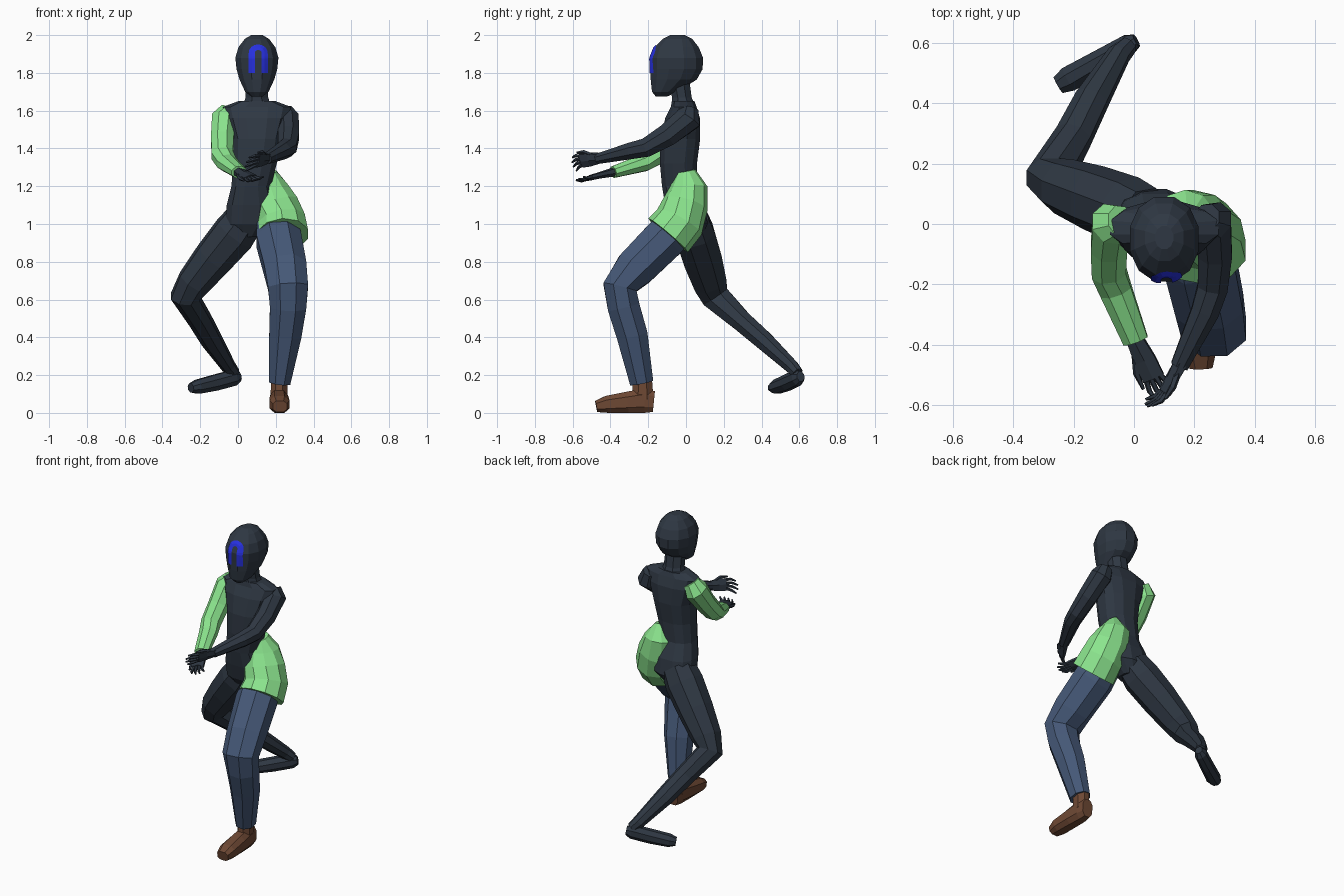
import bpy, bmesh, math
from mathutils import Vector
from mathutils.bvhtree import BVHTree


def material(name, rgb):
    m = bpy.data.materials.new(name)
    m.diffuse_color = (*rgb, 1)
    return m


DARK = material("dark slate", (0.028, 0.039, 0.056))
GREEN = material("light green", (0.26, 0.78, 0.27))
DENIM = material("denim blue", (0.060, 0.098, 0.185))
BROWN = material("shoe brown", (0.155, 0.065, 0.034))
BLUE = material("bright blue", (0.02, 0.03, 0.75))
X = Vector((1, 0, 0))
Y = Vector((0, 1, 0))


def finish(name, bm, mat):
    bmesh.ops.recalc_face_normals(bm, faces=bm.faces)
    me = bpy.data.meshes.new(name)
    bm.to_mesh(me)
    bm.free()
    me.materials.append(mat)
    ob = bpy.data.objects.new(name, me)
    bpy.context.collection.objects.link(ob)
    return ob


def tube(name, rings, mat, n=8, hint=X, flat=False, p=2.0):
    """Loft of oval rings (x, y, z, half width, half depth)."""
    bm = bmesh.new()
    c = [Vector(r[:3]) for r in rings]
    prof = []
    for k in range(n):
        a = 2 * math.pi * (k + 0.5) / n
        u, v = math.cos(a), math.sin(a)
        prof.append((math.copysign(abs(u) ** (2 / p), u), math.copysign(abs(v) ** (2 / p), v)))
    mu = max(abs(q[0]) for q in prof)
    mv = max(abs(q[1]) for q in prof)
    loops = []
    for i, r in enumerate(rings):
        if flat:
            w, d = X, Y
        else:
            t = Vector((0, 0, 0))
            if i > 0:
                t += (c[i] - c[i - 1]).normalized()
            if i < len(c) - 1:
                t += (c[i + 1] - c[i]).normalized()
            t.normalize()
            w = (hint - hint.dot(t) * t).normalized()
            d = t.cross(w)
        loop = []
        for u, v in prof:
            co = c[i] + w * (u / mu * r[3]) + d * (v / mv * r[4])
            co.z = max(co.z, 0)
            loop.append(bm.verts.new(co))
        loops.append(loop)
    for a, b in zip(loops, loops[1:]):
        for k in range(n):
            bm.faces.new((a[k], a[(k + 1) % n], b[(k + 1) % n], b[k]))
    bm.faces.new(loops[0])
    bm.faces.new(loops[-1])
    return finish(name, bm, mat)


# torso and neck
tube("torso", [
    (0.05, 0.02, 0.93, 0.06, 0.06), (0.065, 0.015, 1.0, 0.13, 0.10),
    (0.07, -0.005, 1.1, 0.13, 0.105), (0.07, -0.035, 1.2, 0.105, 0.092),
    (0.09, -0.04, 1.32, 0.115, 0.098), (0.1, -0.03, 1.45, 0.13, 0.105),
    (0.1, -0.018, 1.56, 0.165, 0.092), (0.1, -0.012, 1.62, 0.18, 0.068),
    (0.1, -0.015, 1.65, 0.10, 0.06)], DARK, 12, flat=True, p=2.4)
tube("neck", [(0.1, -0.012, 1.62, 0.075, 0.062), (0.1, -0.022, 1.67, 0.06, 0.052),
              (0.1, -0.04, 1.78, 0.058, 0.055)], DARK, 8, flat=True)

# head
head = tube("head", [
    (0.1, -0.13, 1.675, 0.03, 0.03), (0.1, -0.112, 1.70, 0.062, 0.068),
    (0.1, -0.065, 1.765, 0.092, 0.122), (0.1, -0.05, 1.82, 0.108, 0.138),
    (0.1, -0.05, 1.88, 0.114, 0.14), (0.1, -0.05, 1.935, 0.098, 0.118),
    (0.1, -0.045, 1.98, 0.064, 0.078), (0.1, -0.045, 2.0, 0.03, 0.038)],
    DARK, 12, flat=True, p=2.1)

# arch-shaped face marking, laid on the front of the head
bm = bmesh.new()
bm.from_mesh(head.data)
surface = BVHTree.FromBMesh(bm)
bm.free()


def on_face(x, z):
    hit = surface.ray_cast(Vector((x, -1, z)), Y)[0]
    return Vector((x, hit.y - 0.005, z))


rows = [(-1, 1.80 + 0.0125 * i, 0) for i in range(9)]
rows += [(0, 1.905, math.pi - math.pi * i / 8) for i in range(1, 8)]
rows += [(1, 1.90 - 0.0125 * i, 0) for i in range(9)]
bm = bmesh.new()
strip = []
for s, z, a in rows:
    row = []
    for r in (0.018, 0.034, 0.051):
        px, pz = (s * r, z) if s else (math.cos(a) * r, z + math.sin(a) * r * 0.9)
        row.append(bm.verts.new(on_face(0.107 + px, pz)))
    strip.append(row)
for a, b in zip(strip, strip[1:]):
    for k in range(2):
        bm.faces.new((a[k], a[k + 1], b[k + 1], b[k]))
finish("face_marking", bm, BLUE)

# arms
tube("right_sleeve", [
    (-0.045, 0.01, 1.605, 0.045, 0.05), (-0.075, 0.0, 1.555, 0.065, 0.07),
    (-0.083, -0.08, 1.45, 0.06, 0.06), (-0.083, -0.16, 1.365, 0.057, 0.055),
    (-0.06, -0.22, 1.325, 0.053, 0.046), (0.005, -0.385, 1.275, 0.042, 0.031)], GREEN)
tube("left_arm", [
    (0.24, 0.02, 1.605, 0.045, 0.045), (0.262, 0.01, 1.555, 0.06, 0.07),
    (0.268, -0.1, 1.47, 0.056, 0.06), (0.26, -0.21, 1.405, 0.05, 0.05),
    (0.235, -0.29, 1.388, 0.046, 0.044), (0.15, -0.47, 1.345, 0.029, 0.027)], DARK)


def hand(side, wrist, knuckle, tip, spread, curl):
    """Palm, four fingers and a thumb."""
    w, k, t, s, q = (Vector(v) for v in (wrist, knuckle, tip, spread, curl))
    m = w.lerp(k, 0.55)
    tube(side + "_palm", [(*w, 0.027, 0.025), (*m, 0.036, 0.018), (*k, 0.037, 0.014)],
         DARK, 6, hint=s)
    for i in range(4):
        o = s * (0.02 * (i - 1.5))
        length = (0.85, 1.0, 0.97, 0.75)[i]
        a, b = k + o * 0.9, k + o * 1.15 + (t - k) * 0.55 * length
        e = k + o * 1.3 + (t - k) * length + q
        tube(f"{side}_finger_{i + 1}", [(*a, 0.010, 0.010), (*b, 0.009, 0.009),
                                        (*e, 0.005, 0.005)], DARK, 5, hint=s)
    a = w.lerp(k, 0.3) - s * 0.02
    b = w.lerp(k, 0.75) - s * 0.048
    e = k - s * 0.05 + (t - k) * 0.25
    tube(side + "_thumb", [(*a, 0.012, 0.012), (*b, 0.011, 0.011), (*e, 0.006, 0.006)],
         DARK, 5, hint=s)


hand("right", (0.0, -0.375, 1.277), (0.065, -0.51, 1.245), (0.10, -0.575, 1.225),
     (0.85, 0.4, 0.2), (0.01, 0.0, 0.012))
hand("left", (0.155, -0.46, 1.348), (0.10, -0.555, 1.335), (0.055, -0.605, 1.325),
     (-0.3, 0.2, -0.9), (-0.015, 0.005, -0.01))

# trailing right leg and foot
tube("right_leg", [
    (0.04, 0.025, 1.03, 0.10, 0.09), (-0.02, 0.045, 0.95, 0.11, 0.105),
    (-0.13, 0.085, 0.82, 0.10, 0.102), (-0.235, 0.125, 0.69, 0.085, 0.088),
    (-0.28, 0.155, 0.615, 0.075, 0.075), (-0.2, 0.29, 0.49, 0.06, 0.055),
    (-0.14, 0.41, 0.385, 0.055, 0.05), (-0.05, 0.56, 0.245, 0.037, 0.036),
    (-0.02, 0.59, 0.21, 0.03, 0.03)], DARK)
tube("right_foot", [
    (0.008, 0.607, 0.193, 0.022, 0.026), (-0.02, 0.592, 0.187, 0.035, 0.042),
    (-0.12, 0.535, 0.16, 0.038, 0.042), (-0.215, 0.48, 0.138, 0.042, 0.037),
    (-0.25, 0.46, 0.132, 0.03, 0.024)], DARK, hint=Vector((0.5, -0.87, 0)))

# forward left leg in denim
tube("left_trouser_leg", [
    (0.20, -0.03, 1.0, 0.10, 0.10), (0.215, -0.115, 0.92, 0.118, 0.113),
    (0.25, -0.27, 0.765, 0.112, 0.106), (0.265, -0.35, 0.665, 0.106, 0.09),
    (0.265, -0.33, 0.56, 0.096, 0.085), (0.25, -0.285, 0.41, 0.085, 0.082),
    (0.22, -0.235, 0.16, 0.057, 0.062)], DENIM)

# left shoe
tube("left_shoe", [
    (0.217, -0.17, 0.06, 0.036, 0.055), (0.217, -0.22, 0.065, 0.045, 0.065),
    (0.218, -0.31, 0.056, 0.05, 0.056), (0.22, -0.42, 0.045, 0.052, 0.045),
    (0.222, -0.475, 0.034, 0.038, 0.03)], BROWN, p=2.6)
tube("left_shoe_collar", [(0.217, -0.23, 0.07, 0.045, 0.058),
                          (0.218, -0.23, 0.18, 0.043, 0.05)], BROWN, flat=True)

# flared green hip panel wrapping the left side
tube("hip_panel", [
    (0.175, 0.0, 1.28, 0.03, 0.05), (0.17, 0.015, 1.2, 0.095, 0.098),
    (0.195, -0.005, 1.1, 0.122, 0.122), (0.228, -0.035, 1.01, 0.128, 0.135),
    (0.235, -0.095, 0.94, 0.135, 0.138)], GREEN, 10)
